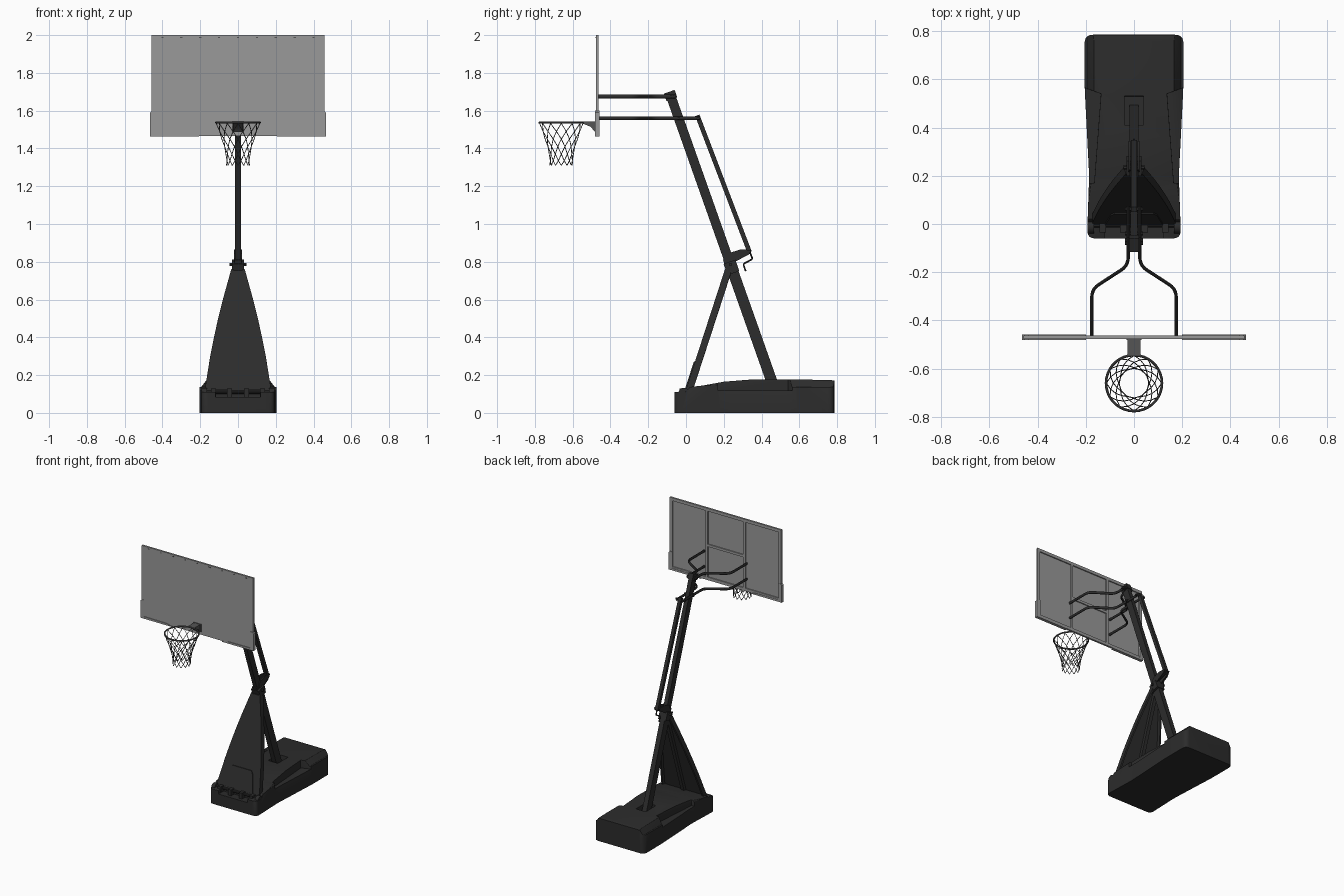
import bpy, bmesh, math
from mathutils import Vector as V

if "Cube" in bpy.data.objects:
    bpy.data.objects.remove(bpy.data.objects["Cube"])

def mat(name, g):
    m = bpy.data.materials.new(name)
    m.diffuse_color = (g, g, g, 1)
    m.use_nodes = True
    m.node_tree.nodes["Principled BSDF"].inputs["Base Color"].default_value = m.diffuse_color
    return m

BLACK, STEEL, BOARD = mat("black", 0.025), mat("steel", 0.09), mat("board_grey", 0.32)

def finish(name, bm, m=BLACK, smooth=True):
    bmesh.ops.recalc_face_normals(bm, faces=bm.faces)
    me = bpy.data.meshes.new(name)
    bm.to_mesh(me)
    bm.free()
    ob = bpy.data.objects.new(name, me)
    bpy.context.collection.objects.link(ob)
    me.materials.append(m)
    if smooth:
        shade(ob)
    return ob

def shade(ob):
    bpy.ops.object.select_all(action='DESELECT')
    ob.select_set(True)
    bpy.context.view_layer.objects.active = ob
    bpy.ops.object.shade_smooth_by_angle(angle=math.radians(35))

def prism(name, pts, axis, lo, hi, m=BLACK, warp=None):
    """Extrude a 2D outline along axis 0, 1 or 2."""
    bm = bmesh.new()
    def put(p, d):
        c = list(p)
        c.insert(axis, d)
        return bm.verts.new(warp(V(c)) if warp else c)
    a, b = [put(p, lo) for p in pts], [put(p, hi) for p in pts]
    n = len(pts)
    bm.faces.new(a)
    bm.faces.new(b[::-1])
    for i in range(n):
        bm.faces.new((a[i], a[(i + 1) % n], b[(i + 1) % n], b[i]))
    return finish(name, bm, m)

def box(name, x0, x1, y0, y1, z0, z1, m=BLACK, warp=None):
    return prism(name, [(x0, z0), (x1, z0), (x1, z1), (x0, z1)], 1, y0, y1, m, warp)

def rect(w, h):
    return [(w/2, h/2), (-w/2, h/2), (-w/2, -h/2), (w/2, -h/2)]

def oval(w, h, n=10):
    return [(w/2*math.cos(2*math.pi*i/n), h/2*math.sin(2*math.pi*i/n)) for i in range(n)]

def rounded(pts, r, closed=False, k=5):
    pts, out = [V(p) for p in pts], []
    n = len(pts)
    for i, p in enumerate(pts):
        if not closed and i in (0, n - 1):
            out.append(p)
            continue
        a = p + (pts[i - 1] - p).normalized() * r
        c = p + (pts[(i + 1) % n] - p).normalized() * r
        out += [a*(1-t)**2 + p*2*t*(1-t) + c*t*t for t in [j/k for j in range(k + 1)]]
    return out

def sweep(name, paths, sec, ref, m=BLACK, closed=False):
    """Sweep a section; its second axis follows ref."""
    bm = bmesh.new()
    k = len(sec)
    for path in paths:
        path = [V(p) for p in path]
        n, rings = len(path), []
        for i, p in enumerate(path):
            q0 = path[i - 1] if (i or closed) else p
            q1 = path[(i + 1) % n] if (i < n - 1 or closed) else p
            t = (q1 - q0).normalized()
            v = (V(ref) - t * t.dot(V(ref))).normalized()
            u = v.cross(t)
            rings.append([bm.verts.new(p + u*a + v*b) for a, b in sec])
        for i in range(n if closed else n - 1):
            r, s = rings[i], rings[(i + 1) % n]
            for j in range(k):
                bm.faces.new((r[j], r[(j+1) % k], s[(j+1) % k], s[j]))
        if not closed:
            bm.faces.new(rings[0])
            bm.faces.new(rings[-1][::-1])
    return finish(name, bm, m)

X, Z = (1, 0, 0), (0, 0, 1)

def ring(r, z, n=36, cy=-0.66):
    return [(r*math.cos(2*math.pi*i/n), cy + r*math.sin(2*math.pi*i/n), z) for i in range(n)]

# Base tank: plan outline intersected with side and front profiles, then cut
plan = [(-.195, -.06), (.195, -.06), (.186, .2), (.205, .57), (.205, .785), (-.205, .785), (-.205, .57), (-.186, .2)]
plan = [p for q in (0, 1) for p in ([rounded(plan, .035, True)] if q == 0 else [])][0]
base = prism("base_tank", plan, 2, 0, 0.3)
side = [(-.1, -.1), (.9, -.1), (.9, .15), (.76, .175), (.35, .177), (.2, .165), (.09, .145), (.02, .137),
        (.0, .112), (-.1, .108)]
front = [(-.3, 0), (.3, 0), (.3, .134), (.195, .137), (.155, .19), (-.155, .19), (-.195, .137), (-.3, .134)]
tools = [(prism("side_cut", side, 0, -.5, .5), 'INTERSECT'), (prism("front_cut", front, 1, -.5, 1), 'INTERSECT')]
for s in (-1, 1):
    tools.append((prism("grip_cut", [(s*.3, .17), (s*.165, .17), (s*.137, .54), (s*.3, .60)], 2, .118, .4), 'DIFFERENCE'))
tools.append((box("socket_cut", -.04, .04, .41, .53, .14, .4), 'DIFFERENCE'))
tools.append((box("wheel_cut", -.12, .12, -.1, .0, .085, .4), 'DIFFERENCE'))
for t, op in tools:
    t.hide_render = True
    md = base.modifiers.new("cut", 'BOOLEAN')
    md.object, md.operation, md.solver = t, op, 'EXACT'
bv = base.modifiers.new("soft_edges", 'BEVEL')
bv.width, bv.segments, bv.limit_method, bv.angle_limit = .009, 2, 'ANGLE', math.radians(28)
dg = bpy.context.evaluated_depsgraph_get()
me = bpy.data.meshes.new_from_object(base.evaluated_get(dg))
base.modifiers.clear()
base.data = me
for t, _ in tools:
    bpy.data.objects.remove(t)
shade(base)

# Transport wheels, axle and hinge lugs at the front
for s in (-1, 1):
    sweep("wheel", [[(s*.165, -.012, .105), (s*.192, -.012, .105)]], oval(.056, .056, 20), Z)
    for x in (.045, .13):
        box("hinge_lug", s*x - .013, s*x + .013, -.035, .02, .08, .128)
sweep("axle", [[(-.19, -.005, .11), (.19, -.005, .11)]], oval(.02, .02), Z)

# Leaning front shield with rim and raised panel
def lean(p):
    return V((p.x, p.y - .008 + (p.z - .1) * .325, p.z))

edge = [(.174, .095), (.171, .15), (.163, .2), (.147, .3), (.127, .4), (.105, .5), (.08, .6), (.055, .69), (.037, .755)]
notch = [(-.13, .095), (-.13, .125), (-.035, .125), (-.035, .1), (.035, .1), (.035, .125), (.13, .125), (.13, .095)]
shield = edge + [(-x, z) for x, z in edge[::-1]] + notch
prism("front_shield", shield, 1, 0, .014, BLACK, lean)
for s in (-1, 1):
    sweep("shield_rim", [[lean(V((s*(x - .006), .019, z))) for x, z in edge]], rect(.012, .036), (0, 1, 0))
prism("shield_raised_panel", [(-.12, .13), (-.095, .25), (-.08, .272), (.08, .272), (.095, .25), (.12, .13)],
      1, -.006, .001, BLACK, lean)
sweep("shield_spine", [[lean(V((0, .022, .12))), lean(V((0, .022, .79)))]], rect(.028, .026), X)

# Telescoping pole, cap and collar
def on_pole(z, off=0):
    return (0, .453 - (z - .17) * .354 + off, z)

sweep("lower_pole", [[on_pole(.13), on_pole(.82)]], rect(.058, .036), X)
sweep("upper_pole", [[on_pole(.8), on_pole(1.69)]], rect(.05, .03), X)
sweep("pole_cap", [[on_pole(1.66), on_pole(1.70)]], rect(.06, .04), X)
sweep("pole_collar", [[on_pole(.74), on_pole(.80)]], rect(.066, .064), X)
sweep("collar_bolt", [[(-.044, .235, .785), (.044, .235, .785)]], oval(.018, .018, 6), Z)

# Height adjuster: rear bar, bracket and crank
sweep("adjuster_bar", [[(0, .337, .85), (0, .06, 1.575)]], rect(.024, .024), X)
for s in (-1, 1):
    prism("adjuster_bracket", [(.215, .80), (.26, .80), (.335, .84), (.345, .862), (.29, .866), (.225, .845)],
          0, s*.014, s*.022)
sweep("adjuster_screw", [[(0, .24, .825), (0, .34, .855)]], oval(.024, .024), X)
crank = [(0, .335, .86), (0, .352, .815), (0, .303, .788), (0, .316, .75)]
sweep("crank_handle", [rounded(crank, .008)], oval(.009, .009, 8), X)

# Bent arms carrying the backboard, with pivot bolts
for label, z, end in (("upper_arm", 1.675, -.055), ("lower_arm", 1.56, .075)):
    for s in (-1, 1):
        path = [(s*.175, -.463, z), (s*.175, -.27, z), (s*.024, -.172, z), (s*.024, end, z)]
        sweep(label, [rounded(path, .035)], oval(.014, .02), Z)
    for y in {end - .012, on_pole(z)[1]}:
        sweep(label + "_bolt", [[(-.038, y, z), (.038, y, z)]], oval(.016, .016, 6), Z)

# Backboard: sheet, rear frame and corner pads
box("backboard", -.458, .458, -.476, -.470, 1.467, 2.0, BOARD)
bars = [(-.458, -.436, 1.467, 2), (.436, .458, 1.467, 2), (-.44, .44, 1.467, 1.489), (-.44, .44, 1.978, 2),
        (-.164, -.146, 1.48, 1.99), (.146, .164, 1.48, 1.99), (-.15, .15, 1.715, 1.733)]
for x0, x1, z0, z1 in bars:
    box("backboard_frame", x0, x1, -.4705, -.462, z0, z1, BOARD)
for s in (-1, 1):
    pad = [(.465, 1.463), (.465, 1.59), (.455, 1.6), (.437, 1.6), (.437, 1.478), (.25, 1.476), (.2, 1.463)]
    prism("corner_pad", [(s*x, z) for x, z in pad], 1, -.481, -.459, BOARD)
for i in range(-4, 5):
    box("board_clip", i*.1 - .006, i*.1 + .006, -.478, -.475, 1.984, 1.989, STEEL)

# Rim with bracket
sweep("rim", [ring(.116, 1.537)], oval(.011, .011), Z, STEEL, True)
prism("rim_bracket", [(-.548, 1.543), (-.474, 1.543), (-.474, 1.49), (-.484, 1.49), (-.505, 1.515), (-.548, 1.532)],
      0, -.026, .026, STEEL)
box("rim_plate", -.032, .032, -.481, -.474, 1.488, 1.545, STEEL)

# Net: two families of crossing cords and end loops
levels = [(1.533, .115), (1.49, .1), (1.45, .086), (1.41, .073), (1.37, .064), (1.335, .06), (1.31, .061)]
cords = []
for k in range(12):
    for s in (-1, 1):
        cords.append([(r*math.cos(a), -.66 + r*math.sin(a), z)
                      for i, (z, r) in enumerate(levels)
                      for a in [2*math.pi*k/12 + s*i*math.pi/12]])
sweep("net", cords, oval(.0042, .0042, 5), Z, STEEL)
